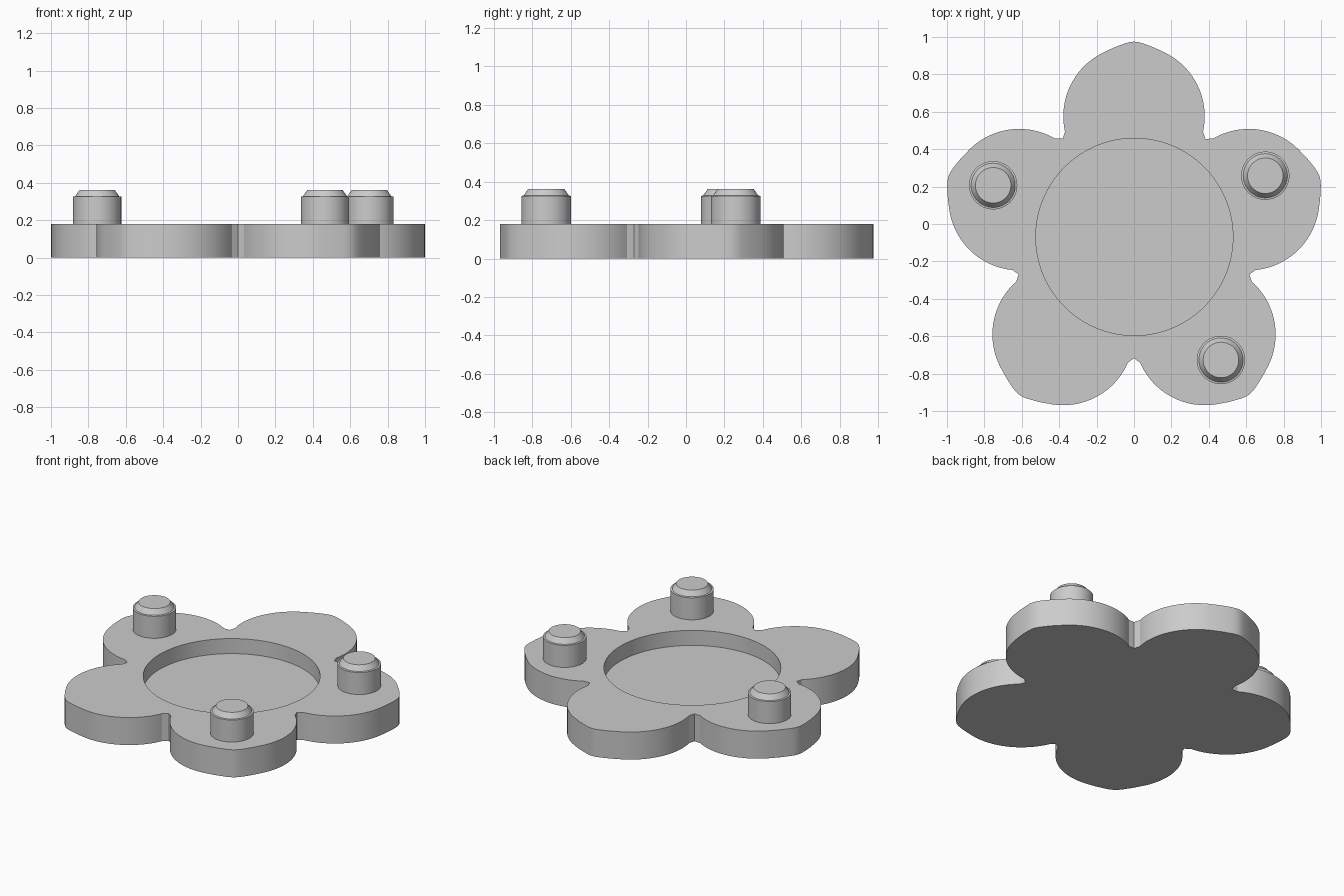
import bpy, bmesh, math
from mathutils import Vector

if "Cube" in bpy.data.objects:
    bpy.data.objects.remove(bpy.data.objects["Cube"])

grey = bpy.data.materials.new("plain grey")
grey.diffuse_color = (0.6, 0.6, 0.6, 1)
grey.use_nodes = True
grey.node_tree.nodes["Principled BSDF"].inputs["Base Color"].default_value = grey.diffuse_color

CY = -0.069          # y of the flower centre


def loft(name, rings):
    """Skin a stack of equal-length point rings and cap both ends."""
    bm = bmesh.new()
    vs = [[bm.verts.new(p) for p in r] for r in rings]
    n = len(vs[0])
    for a, b in zip(vs, vs[1:]):
        for i in range(n):
            j = (i + 1) % n
            bm.faces.new((a[i], a[j], b[j], b[i]))
    bm.faces.new(vs[0][::-1])
    bm.faces.new(vs[-1])
    bmesh.ops.recalc_face_normals(bm, faces=bm.faces)
    me = bpy.data.meshes.new(name)
    bm.to_mesh(me)
    bm.free()
    me.materials.append(grey)
    ob = bpy.data.objects.new(name, me)
    bpy.context.collection.objects.link(ob)
    bpy.ops.object.select_all(action='DESELECT')
    ob.select_set(True)
    bpy.context.view_layer.objects.active = ob
    bpy.ops.object.shade_smooth_by_angle(angle=math.radians(25))
    return ob


def circle(cx, cy, r, z, angles):
    return [(cx + r * math.cos(a), cy + r * math.sin(a), z) for a in angles]


# Petal edge: round lobe with a slightly drawn-out tip, mirrored
R, OUT = 0.378, 0.645
half = []
for i in range(21):
    a = math.radians(-12.5 + 78.5 * i / 20)
    half.append(Vector((R * math.cos(a), OUT + R * math.sin(a))))
half += [Vector(p) for p in [(0.115, 1.009), (0.08, 1.023), (0.05, 1.034), (0.025, 1.041), (0, 1.044)]]
petal = half + [Vector((-q.x, q.y)) for q in half[-2::-1]]
petal.append(Vector((-0.381, 0.525)))      # bottom of the notch

# Five petals around the centre
outline = []
for k in range(5):
    a = math.radians(72 * k)
    for q in petal:
        outline.append((q.x * math.cos(a) - q.y * math.sin(a),
                        q.x * math.sin(a) + q.y * math.cos(a)))
angles = [math.atan2(y, x) for x, y in outline]

# Flower plate with a round recess in its top
loft("flower_plate", [
    [(x, y + CY, 0) for x, y in outline],
    [(x, y + CY, 0.181) for x, y in outline],
    circle(0.002, CY, 0.527, 0.181, angles),
    circle(0.002, CY, 0.527, 0.082, angles)])

# Three chamfered pegs
turn = [math.tau * i / 64 for i in range(64)]
for i, (x, y) in enumerate([(-0.753, 0.207), (0.702, 0.258), (0.465, -0.727)]):
    loft(f"peg_{i + 1}", [circle(x, y, r, z, turn) for r, z in
                          [(0.129, 0.17), (0.129, 0.326), (0.118, 0.328), (0.095, 0.361)]])
